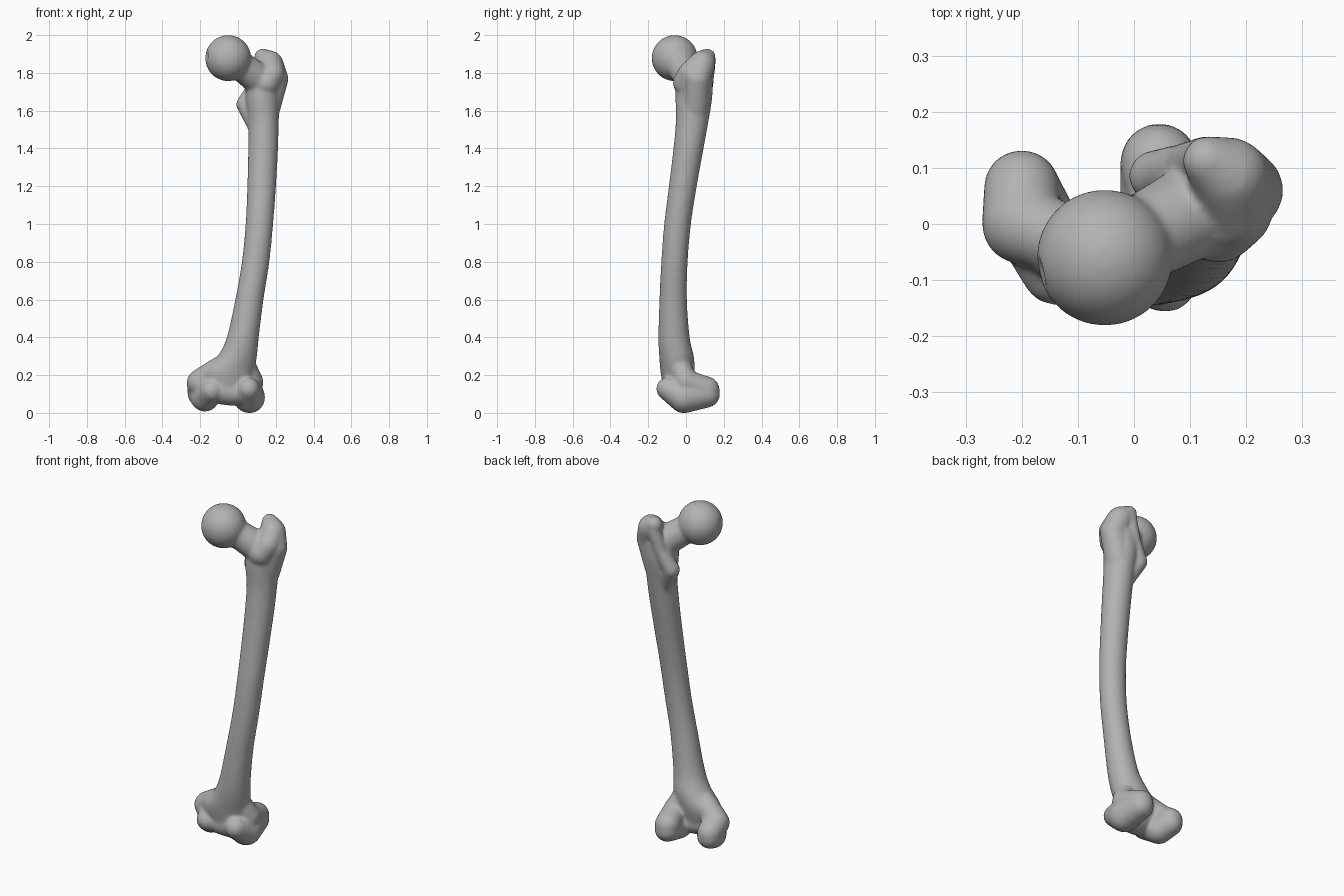
import bpy, bmesh, math
from mathutils import Vector, Matrix

cube = bpy.data.objects.get("Cube")
if cube:
    bpy.data.objects.remove(cube, do_unlink=True)

bm = bmesh.new()


def ball(target, x, y, z, r):
    return bmesh.ops.create_uvsphere(target, u_segments=32, v_segments=20, radius=r,
                                     matrix=Matrix.Translation((x, y, z)))["verts"]


def chain(*balls):
    """Join consecutive balls (x, y, z, radius) with tapered rounded links."""
    for a, b in zip(balls, balls[1:]):
        link = bmesh.new()
        ball(link, *a)
        ball(link, *b)
        hull = bmesh.ops.convex_hull(link, input=link.verts[:])
        spare = {g for g in hull["geom_interior"] + hull["geom_unused"]
                 if isinstance(g, bmesh.types.BMVert)}
        bmesh.ops.delete(link, geom=list(spare), context="VERTS")
        bmesh.ops.recalc_face_normals(link, faces=link.faces[:])
        temp = bpy.data.meshes.new("link")
        link.to_mesh(temp)
        link.free()
        bm.from_mesh(temp)
        bpy.data.meshes.remove(temp)


def catmull(p, q, r, s, t):
    return 0.5 * (2 * q + (r - p) * t + (2 * p - 5 * q + 4 * r - s) * t ** 2
                  + (3 * q - p - 3 * r + s) * t ** 3)


def loft(sections, steps=5, sides=40):
    """Skin elliptical sections (centre x, centre y, half width, half depth, z)."""
    pts = [Vector(s) for s in sections]
    pts = [pts[0]] + pts + [pts[-1]]
    path = [catmull(*pts[i:i + 4], k / steps)
            for i in range(len(pts) - 3) for k in range(steps)] + [pts[-1]]
    rings = []
    for cx, cy, rx, ry, z in path:
        angles = [math.tau * k / sides for k in range(sides)]
        rings.append([bm.verts.new((cx + rx * math.cos(a), cy + ry * math.sin(a), z))
                      for a in angles])
    for low, high in zip(rings, rings[1:]):
        for k in range(sides):
            n = (k + 1) % sides
            bm.faces.new((low[k], low[n], high[n], high[k]))
    bm.faces.new(rings[0][::-1])
    bm.faces.new(rings[-1])


# Bowed shaft, flaring at the lower end
loft([(-0.055, -0.045, 0.12, 0.075, 0.14),
      (-0.05, -0.045, 0.135, 0.09, 0.22),
      (-0.005, -0.05, 0.105, 0.092, 0.3),
      (0.025, -0.063, 0.085, 0.083, 0.4),
      (0.06, -0.068, 0.075, 0.073, 0.6),
      (0.093, -0.061, 0.073, 0.07, 0.8),
      (0.113, -0.045, 0.073, 0.071, 1.0),
      (0.125, -0.017, 0.076, 0.074, 1.2),
      (0.133, 0.013, 0.079, 0.08, 1.4),
      (0.135, 0.033, 0.081, 0.087, 1.55),
      (0.13, 0.042, 0.09, 0.098, 1.68),
      (0.14, 0.045, 0.09, 0.095, 1.78)])

# Round head and neck
head = Vector((-0.052, -0.06, 1.88))
ball(bm, *head, 0.122)
chain((-0.02, -0.045, 1.865, 0.075), (0.12, 0.03, 1.76, 0.085))

# Large outer knob with its inward hook
chain((0.15, 0.0, 1.75, 0.07), (0.185, 0.02, 1.8, 0.062), (0.17, 0.085, 1.85, 0.07),
      (0.13, 0.113, 1.887, 0.044))
chain((0.15, 0.05, 1.62, 0.075), (0.196, 0.06, 1.77, 0.071), (0.17, 0.085, 1.85, 0.07))

# Rear crest running down to the small inner knob
chain((0.13, 0.118, 1.86, 0.04), (0.09, 0.11, 1.74, 0.035), (0.037, 0.085, 1.635, 0.047),
      (0.095, 0.05, 1.52, 0.045))

# Inner condyle
chain((-0.14, -0.085, 0.12, 0.06), (-0.175, 0.0, 0.083, 0.075), (-0.2, 0.064, 0.105, 0.068))
chain((-0.1, -0.04, 0.24, 0.06), (-0.2, 0.0, 0.162, 0.072), (-0.2, 0.064, 0.125, 0.068))

# Outer condyle
chain((0.055, -0.098, 0.13, 0.06), (0.06, -0.01, 0.084, 0.084), (0.045, 0.11, 0.1, 0.07))
chain((0.04, -0.03, 0.24, 0.06), (0.07, 0.0, 0.165, 0.065), (0.045, 0.108, 0.125, 0.07))

# Grooved bridge between the condyles
chain((-0.14, -0.06, 0.125, 0.07), (-0.04, -0.045, 0.115, 0.075), (0.055, -0.06, 0.12, 0.07))

mesh = bpy.data.meshes.new("bone_parts")
bm.to_mesh(mesh)
bm.free()
bone = bpy.data.objects.new("thigh_bone", mesh)
bpy.context.collection.objects.link(bone)

# Fuse the parts into one soft surface
fuse = bone.modifiers.new("fuse", "REMESH")
fuse.mode = "VOXEL"
fuse.voxel_size = 0.008
soften = bone.modifiers.new("soften", "SMOOTH")
soften.factor = 0.5
soften.iterations = 16
graph = bpy.context.evaluated_depsgraph_get()
fused = bpy.data.meshes.new_from_object(bone.evaluated_get(graph))
bone.modifiers.clear()
bone.data = fused
fused.name = "thigh_bone"
bpy.data.meshes.remove(mesh)

# Shallow pit on the head
pit = head + Vector((-0.85, -0.2, 0.1)).normalized() * 0.12
for v in fused.vertices:
    d = (v.co - pit).length / 0.035
    if d < 1:
        v.co += (head - v.co).normalized() * 0.01 * (1 - d * d) ** 2

# Stand on the ground
lowest = min(v.co.z for v in fused.vertices)
fused.transform(Matrix.Translation((0, 0, -lowest)))
fused.polygons.foreach_set("use_smooth", [True] * len(fused.polygons))

grey = bpy.data.materials.new("bone_grey")
grey.use_nodes = True
colour = (0.45, 0.45, 0.45, 1)
grey.diffuse_color = colour
grey.node_tree.nodes["Principled BSDF"].inputs["Base Color"].default_value = colour
fused.materials.clear()
fused.materials.append(grey)
